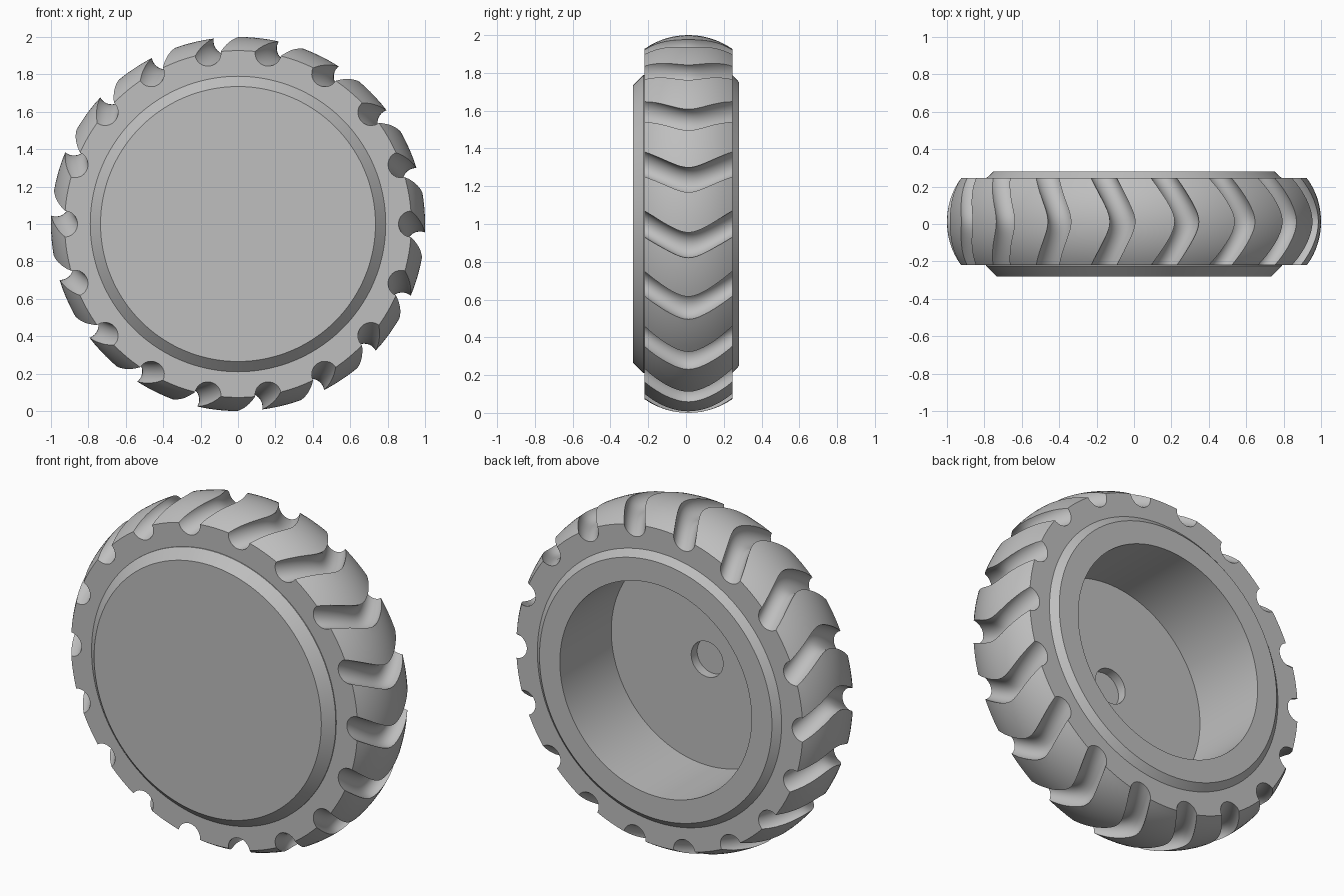
import bpy, bmesh, math

cube = bpy.data.objects.get("Cube")
if cube:
    bpy.data.objects.remove(cube, do_unlink=True)

AXIS_Z = 1.0                       # height of the wheel axis
Y_FRONT, Y_BACK = -0.22, 0.245     # tyre side faces
Y_MID = (Y_FRONT + Y_BACK) / 2
HALF = (Y_BACK - Y_FRONT) / 2
SEGMENTS = 144
GROOVES = 18

grey = bpy.data.materials.new("rubber_grey")
grey.use_nodes = True
COLOUR = (0.52, 0.52, 0.52, 1)
grey.diffuse_color = COLOUR
grey.node_tree.nodes["Principled BSDF"].inputs["Base Color"].default_value = COLOUR


def make_object(name, bm):
    bmesh.ops.recalc_face_normals(bm, faces=bm.faces[:])
    mesh = bpy.data.meshes.new(name)
    bm.to_mesh(mesh)
    bm.free()
    mesh.materials.append(grey)
    obj = bpy.data.objects.new(name, mesh)
    bpy.context.collection.objects.link(obj)
    return obj


def lathe(name, profile, closed):
    """Revolve (radius, y) points around the wheel axis."""
    bm = bmesh.new()
    verts = [bm.verts.new((r, y, AXIS_Z)) for r, y in profile]
    pairs = list(zip(verts, verts[1:]))
    if closed:
        pairs.append((verts[-1], verts[0]))
    edges = [bm.edges.new(p) for p in pairs]
    bmesh.ops.spin(bm, geom=verts + edges, cent=(0, 0, AXIS_Z), axis=(0, 1, 0),
                   angle=math.tau, steps=SEGMENTS, use_duplicate=False)
    bmesh.ops.remove_doubles(bm, verts=bm.verts[:], dist=1e-5)
    return make_object(name, bm)


def smooth(obj):
    bpy.ops.object.select_all(action="DESELECT")
    obj.select_set(True)
    bpy.context.view_layer.objects.active = obj
    bpy.ops.object.shade_smooth_by_angle(angle=math.radians(28))


# Hub: chamfered drum, open pocket at the back with a shallow centre hole
hub = lathe("hub", [
    (0, -0.28), (0.735, -0.28), (0.79, -0.225), (0.79, Y_BACK), (0.752, 0.28),
    (0.62, 0.28), (0.62, -0.195), (0.103, -0.195), (0.103, -0.25), (0, -0.25),
], closed=False)

# Tyre: ring with a crowned tread
EDGE_R, INNER_R, STEPS = 0.927, 0.789, 16
crown_rise = 1 - EDGE_R
crown_radius = (HALF ** 2 + crown_rise ** 2) / (2 * crown_rise)
profile = [(INNER_R, Y_FRONT)]
for i in range(STEPS + 1):
    u = HALF * (2 * i / STEPS - 1)
    profile.append((1 - crown_radius + math.sqrt(crown_radius ** 2 - u * u), Y_MID + u))
profile.append((INNER_R, Y_BACK))
tyre = lathe("tyre", profile, closed=True)

# Groove cutters: round channels following a rounded chevron across the tread
BEND, SHIFT, GROOVE_R, SIDES, STATIONS = 0.07, 0.11, 0.07, 28, 24


def groove_centre(angle, u):
    run = (math.hypot(u, BEND) - BEND) / (math.hypot(HALF, BEND) - BEND)
    radial = 0.928 + 0.045 * (1 - (u / HALF) ** 2)
    slide = SHIFT * (1 - run)
    return (radial * math.cos(angle) + slide * math.sin(angle),
            AXIS_Z + radial * math.sin(angle) - slide * math.cos(angle))


bm = bmesh.new()
for g in range(GROOVES):
    angle = math.tau * g / GROOVES
    rings = []
    for s in range(STATIONS + 1):
        u = HALF * 1.1 * (2 * s / STATIONS - 1)
        cx, cz = groove_centre(angle, u)
        ring = []
        for k in range(SIDES):
            a = math.tau * (k + 0.37) / SIDES
            ring.append(bm.verts.new((cx + GROOVE_R * math.cos(a), Y_MID + u,
                                      cz + GROOVE_R * math.sin(a))))
        rings.append(ring)
    for lower, upper in zip(rings, rings[1:]):
        for k in range(SIDES):
            n = (k + 1) % SIDES
            bm.faces.new((lower[k], lower[n], upper[n], upper[k]))
    bm.faces.new(rings[0])
    bm.faces.new(rings[-1])
cutter = make_object("groove_cutter", bm)

# Cut the tread, then drop the cutter
cut = tyre.modifiers.new("tread_grooves", "BOOLEAN")
cut.operation = "DIFFERENCE"
cut.solver = "EXACT"
cut.object = cutter
bpy.context.view_layer.objects.active = tyre
bpy.ops.object.modifier_apply(modifier=cut.name)
bpy.data.objects.remove(cutter, do_unlink=True)

for part in (hub, tyre):
    smooth(part)
